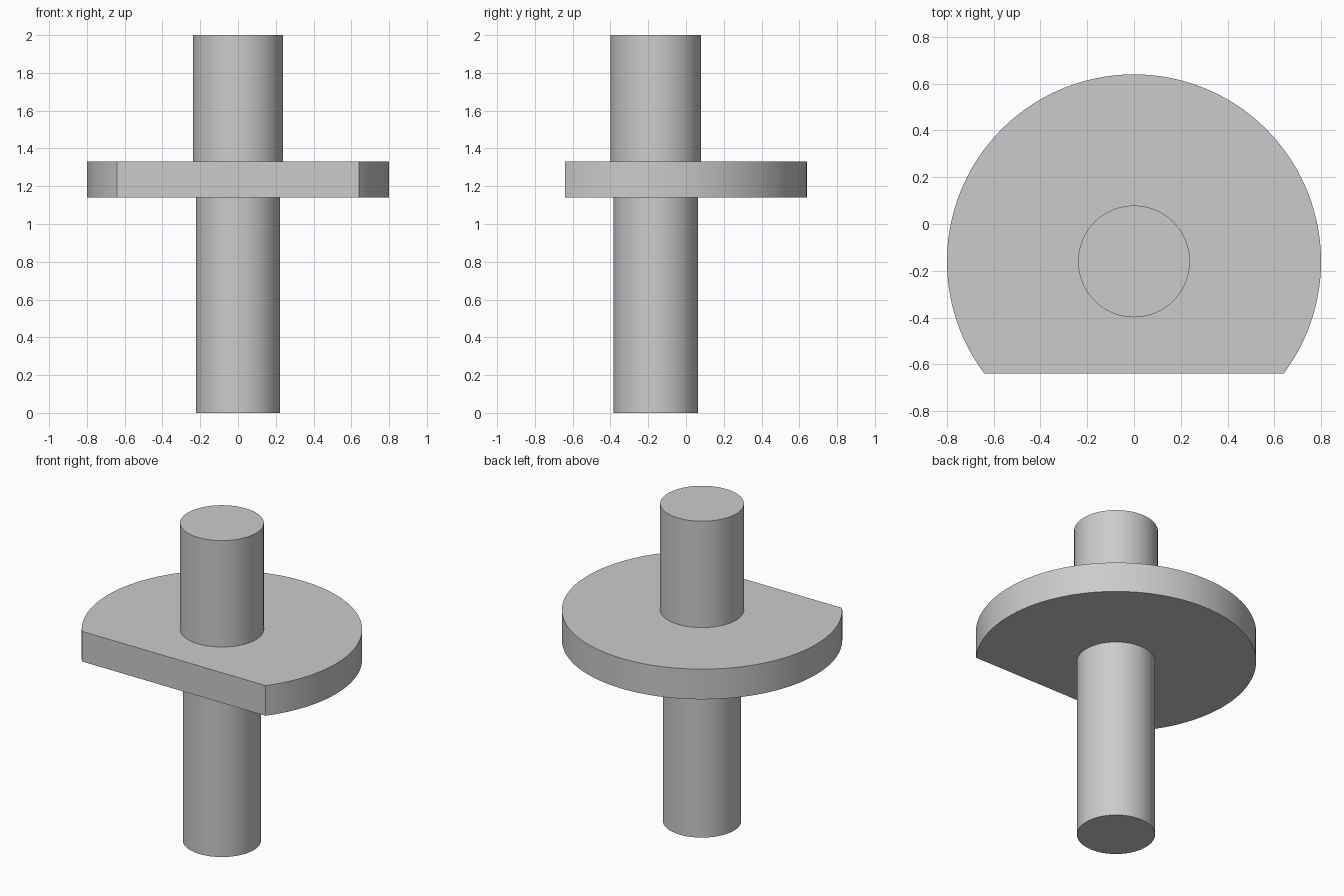
import bpy
import bmesh
from math import asin, cos, sin, pi, radians

default = bpy.data.objects.get("Cube")
if default:
    bpy.data.objects.remove(default, do_unlink=True)

AXIS_Y = -0.16        # shaft axis, shared by every part
FLANGE_RADIUS = 0.8
FLAT_DISTANCE = 0.48  # from the axis to the cut flat

grey = bpy.data.materials.new("plain grey")
grey.use_nodes = True
colour = (0.6, 0.6, 0.6, 1)
grey.diffuse_color = colour
grey.node_tree.nodes["Principled BSDF"].inputs["Base Color"].default_value = colour


def arc(radius, start, end, steps):
    """Points along an arc, both ends included."""
    angles = [start + (end - start) * i / steps for i in range(steps + 1)]
    return [(radius * cos(a), radius * sin(a)) for a in angles]


def prism(name, outline, bottom, top):
    """Extrude a closed outline upwards, smooth round the curved wall."""
    bm = bmesh.new()
    base = bm.faces.new([bm.verts.new((x, y, bottom)) for x, y in outline])
    cap = bmesh.ops.extrude_face_region(bm, geom=[base], use_keep_orig=True)
    raised = [g for g in cap["geom"] if isinstance(g, bmesh.types.BMVert)]
    bmesh.ops.translate(bm, verts=raised, vec=(0, 0, top - bottom))
    bmesh.ops.recalc_face_normals(bm, faces=bm.faces[:])
    mesh = bpy.data.meshes.new(name)
    bm.to_mesh(mesh)
    bm.free()
    mesh.materials.append(grey)
    obj = bpy.data.objects.new(name, mesh)
    obj.location.y = AXIS_Y
    bpy.context.collection.objects.link(obj)
    bpy.ops.object.select_all(action="DESELECT")
    obj.select_set(True)
    bpy.context.view_layer.objects.active = obj
    bpy.ops.object.shade_smooth_by_angle(angle=radians(30))
    return obj


def shaft(name, radius, bottom, top):
    return prism(name, arc(radius, 0, 2 * pi, 96)[:-1], bottom, top)


# Round flange with one flat facing the front
tilt = asin(FLAT_DISTANCE / FLANGE_RADIUS)
prism("flange", arc(FLANGE_RADIUS, -tilt, pi + tilt, 128), 1.14, 1.33)

# Shafts meet inside the flange; the upper one is slightly thicker
shaft("lower_shaft", 0.223, 0, 1.235)
shaft("upper_shaft", 0.239, 1.235, 2)
